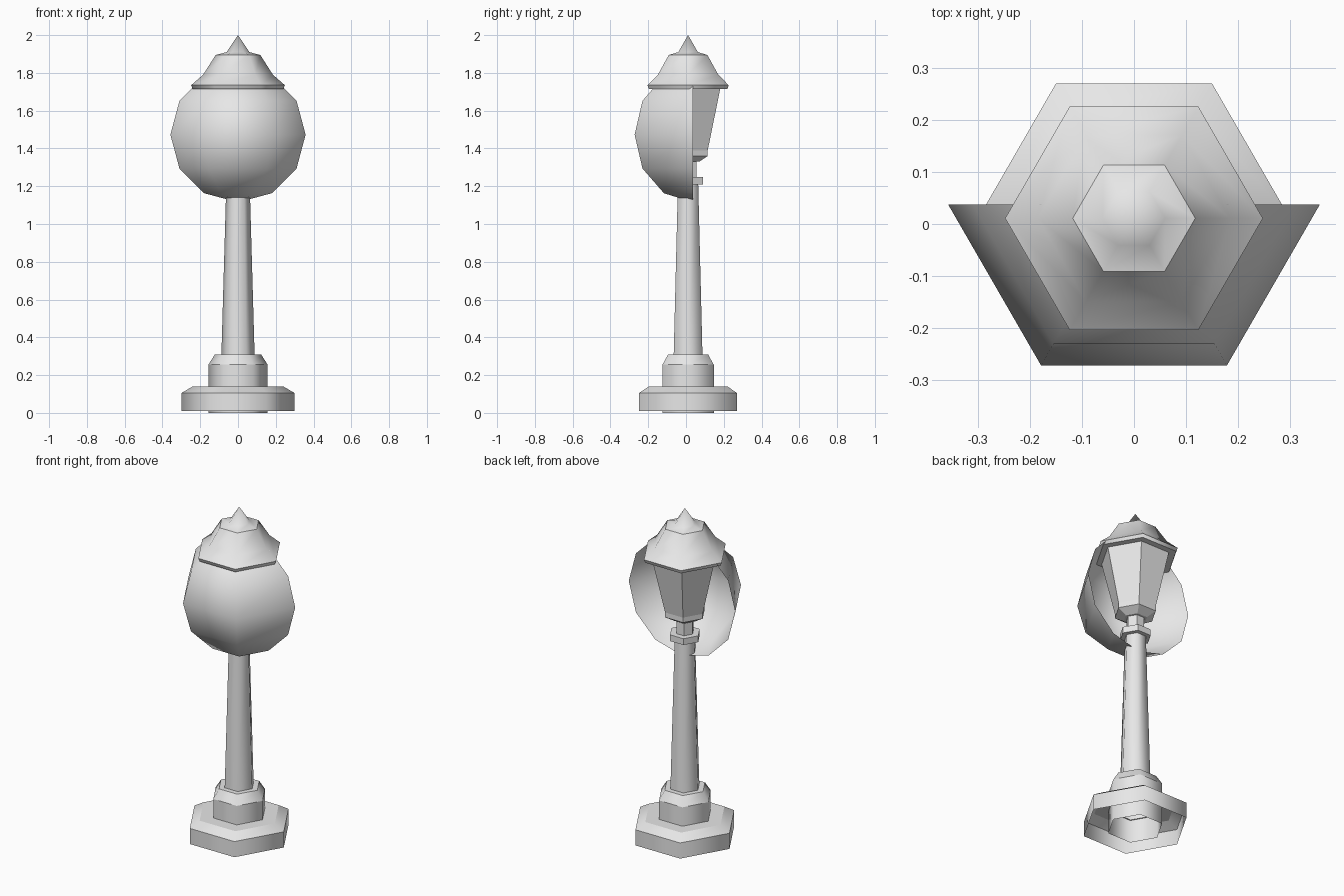
import bpy, bmesh
from math import cos, sin, pi

cube = bpy.data.objects.get("Cube")
if cube:
    bpy.data.objects.remove(cube, do_unlink=True)

grey = bpy.data.materials.new("plain grey")
grey.use_nodes = True
colour = (0.8, 0.8, 0.8, 1)
grey.diffuse_color = colour
grey.node_tree.nodes["Principled BSDF"].inputs["Base Color"].default_value = colour

AXIS_Y = 0.011   # centre line of the post
SHELL_Y = 0.038  # open rim of the half globe


def lathe(name, profile, y=AXIS_Y, smooth=True, sharp=(), half=False):
    """Six-sided turning of (radius, height) points, listed bottom to top."""
    bm = bmesh.new()
    rings = []
    count = 4 if half else 6
    for r, z in profile:
        if r == 0:
            rings.append([bm.verts.new((0, y, z))] * count)
        else:
            rings.append([bm.verts.new((r * cos(pi + i * pi / 3), y + r * sin(pi + i * pi / 3), z))
                          for i in range(count)])
    for low, high in zip(rings, rings[1:]):
        for i in range(3 if half else 6):
            j = (i + 1) % count
            corners = list(dict.fromkeys((low[i], low[j], high[j], high[i])))
            bm.faces.new(corners).smooth = smooth
    # Crisp horizontal edges on chosen rings
    for k in sharp:
        for edge in bm.edges:
            if all(v in rings[k] for v in edge.verts):
                edge.smooth = False
    mesh = bpy.data.meshes.new(name)
    bm.to_mesh(mesh)
    bm.free()
    mesh.materials.append(grey)
    obj = bpy.data.objects.new(name, mesh)
    bpy.context.collection.objects.link(obj)
    return obj


# Foot: hollow plinth and the pedestal standing in it
lathe("plinth", [(0.3, 0.01), (0.3, 0.105), (0.24, 0.14), (0.15, 0.14)], sharp=(1, 2))
lathe("pedestal", [(0.157, 0), (0.157, 0.255), (0.122, 0.31), (0.08, 0.31)], sharp=(1, 2))

# Tapered post, collar and neck
lathe("post", [(0.088, 0.305), (0.062, 1.21), (0, 1.21)], sharp=(1,))
lathe("collar", [(0.05, 1.21), (0.09, 1.21), (0.09, 1.248), (0.05, 1.248)], smooth=False)
lathe("neck", [(0.052, 1.2), (0.052, 1.335)], smooth=False)

# Lantern body
lathe("lantern", [(0, 1.33), (0.068, 1.33), (0.12, 1.36), (0.12, 1.39), (0.2, 1.73)], smooth=False)

# Roof with eave and pointed finial
lathe("roof", [(0, 1.72), (0.24, 1.715), (0.248, 1.735), (0.185, 1.79), (0.118, 1.895)],
      sharp=(1, 2))
lathe("finial", [(0.118, 1.895), (0.06, 1.91), (0, 2.0)])

# Open half globe in front of the lantern
R = 0.358
globe = [(R * cos(a * pi / 6) if abs(a) < 3 else 0, 1.473 + R * sin(a * pi / 6))
         for a in range(-3, 4)]
lathe("half_globe", globe, y=SHELL_Y, half=True)
